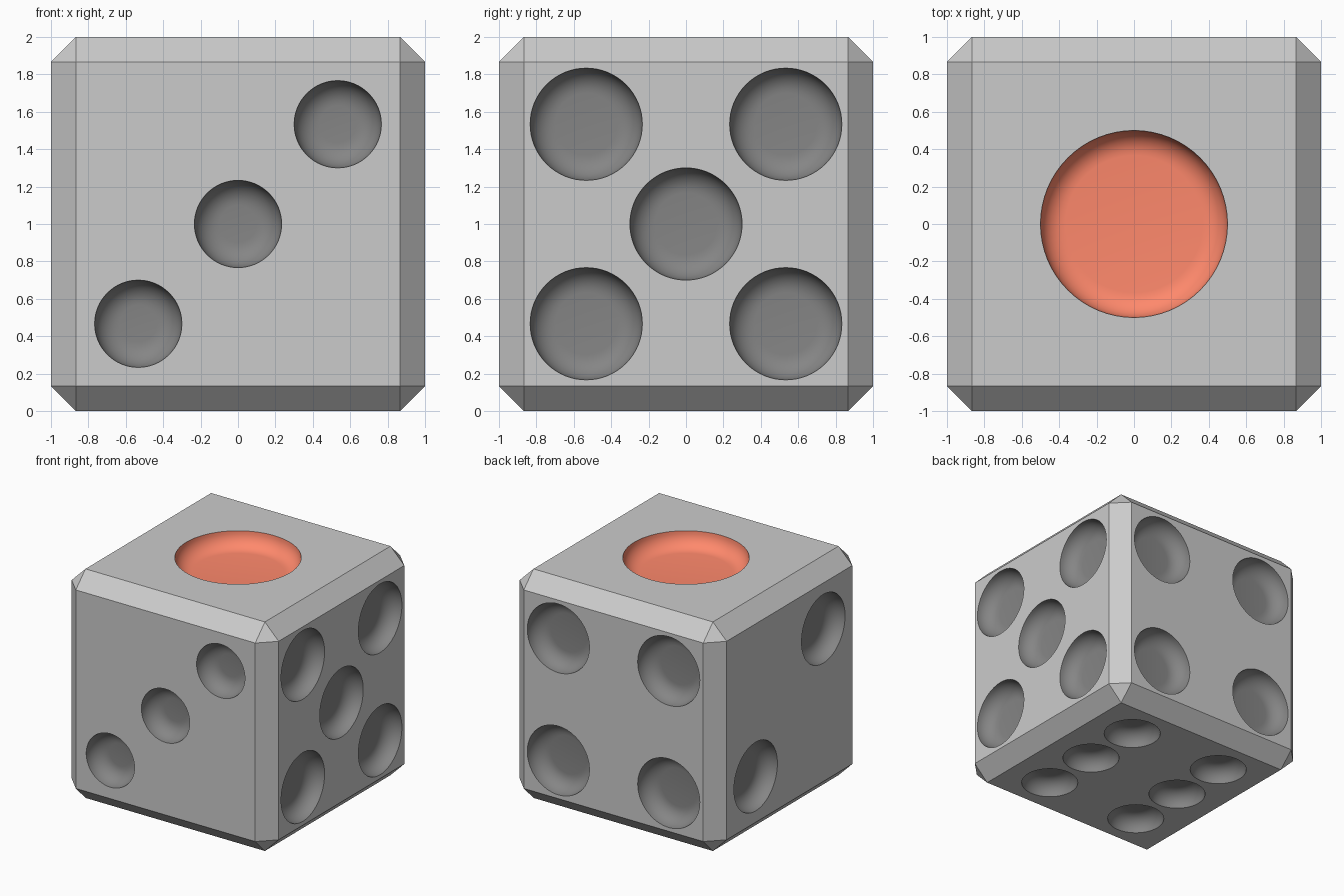
import bpy, bmesh
from math import sin, cos, pi
from mathutils import Matrix, Vector

if "Cube" in bpy.data.objects:
    bpy.data.objects.remove(bpy.data.objects["Cube"])

U = 2 / 15            # chamfer and pip depth
A, B = 4 * U, 3.5 * U  # pip spacings
BIG, SMALL = 0.30, 0.2333


def material(name, rgb):
    m = bpy.data.materials.new(name)
    m.diffuse_color = (*rgb, 1)
    m.use_nodes = True
    m.node_tree.nodes["Principled BSDF"].inputs["Base Color"].default_value = m.diffuse_color
    return m


mats = [material("body_grey", (0.8, 0.8, 0.8)),
        material("pip_dark", (0.235, 0.235, 0.235)),
        material("pip_red", (1.0, 0.25, 0.15))]


def make_object(name, bm):
    mesh = bpy.data.meshes.new(name)
    bm.to_mesh(mesh)
    bm.free()
    for m in mats:
        mesh.materials.append(m)
    ob = bpy.data.objects.new(name, mesh)
    bpy.context.collection.objects.link(ob)
    return ob


def add_pip(bm, mat, radius, index, seg=64, steps=8):
    """Closed plug: flat floor, quarter-round side, short straight top."""
    rings = [(radius, 0.06)]
    for i in range(steps + 1):
        a = pi / 2 * i / steps
        rings.append((radius - U + U * cos(a), -U * sin(a)))
    loops = [[bm.verts.new(mat @ Vector((r * cos(2 * pi * k / seg), r * sin(2 * pi * k / seg), z)))
              for k in range(seg)] for r, z in rings]
    faces = [bm.faces.new(loops[0]), bm.faces.new(loops[-1])]
    for lo, hi in zip(loops, loops[1:]):
        for k in range(seg):
            j = (k + 1) % seg
            faces.append(bm.faces.new((lo[k], lo[j], hi[j], hi[k])))
    for f in faces:
        f.material_index = index
        f.smooth = True


# chamfered body
bm = bmesh.new()
bmesh.ops.create_cube(bm, size=2, matrix=Matrix.Translation((0, 0, 1)))
bmesh.ops.bevel(bm, geom=bm.edges[:], offset=U, offset_type='OFFSET',
                segments=1, affect='EDGES')
die = make_object("die", bm)

# pips per side: normal, u axis, v axis, radius, material, (u, v) positions
X, Y, Z = Vector((1, 0, 0)), Vector((0, 1, 0)), Vector((0, 0, 1))
four = [(u, v) for u in (-A, A) for v in (-A, A)]
sides = [
    (Z, X, Y, 0.5, 2, [(0, 0)]),
    (-X, Y, Z, BIG, 1, [(-B, B), (B, -B)]),
    (-Y, X, Z, SMALL, 1, [(-A, -A), (0, 0), (A, A)]),
    (Y, X, Z, BIG, 1, four),
    (X, Y, Z, BIG, 1, four + [(0, 0)]),
    (-Z, X, Y, SMALL, 1, [(u, v) for u in (-B, B) for v in (-A, 0, A)]),
]
bm = bmesh.new()
for n, u, v, radius, index, spots in sides:
    for a, b in spots:
        m = Matrix((u, v, n)).transposed().to_4x4()
        m.translation = Z + n + u * a + v * b
        add_pip(bm, m, radius, index)
bmesh.ops.recalc_face_normals(bm, faces=bm.faces[:])
cutter = make_object("pip_cutter", bm)
cutter.hide_render = True

# carve the pips, keeping their material slots
mod = die.modifiers.new("pips", 'BOOLEAN')
mod.operation = 'DIFFERENCE'
mod.solver = 'EXACT'
mod.object = cutter
bpy.context.view_layer.objects.active = die
die.select_set(True)
bpy.ops.object.modifier_apply(modifier=mod.name)
bpy.data.objects.remove(cutter)
bpy.ops.object.shade_smooth_by_angle(angle=pi / 6)
